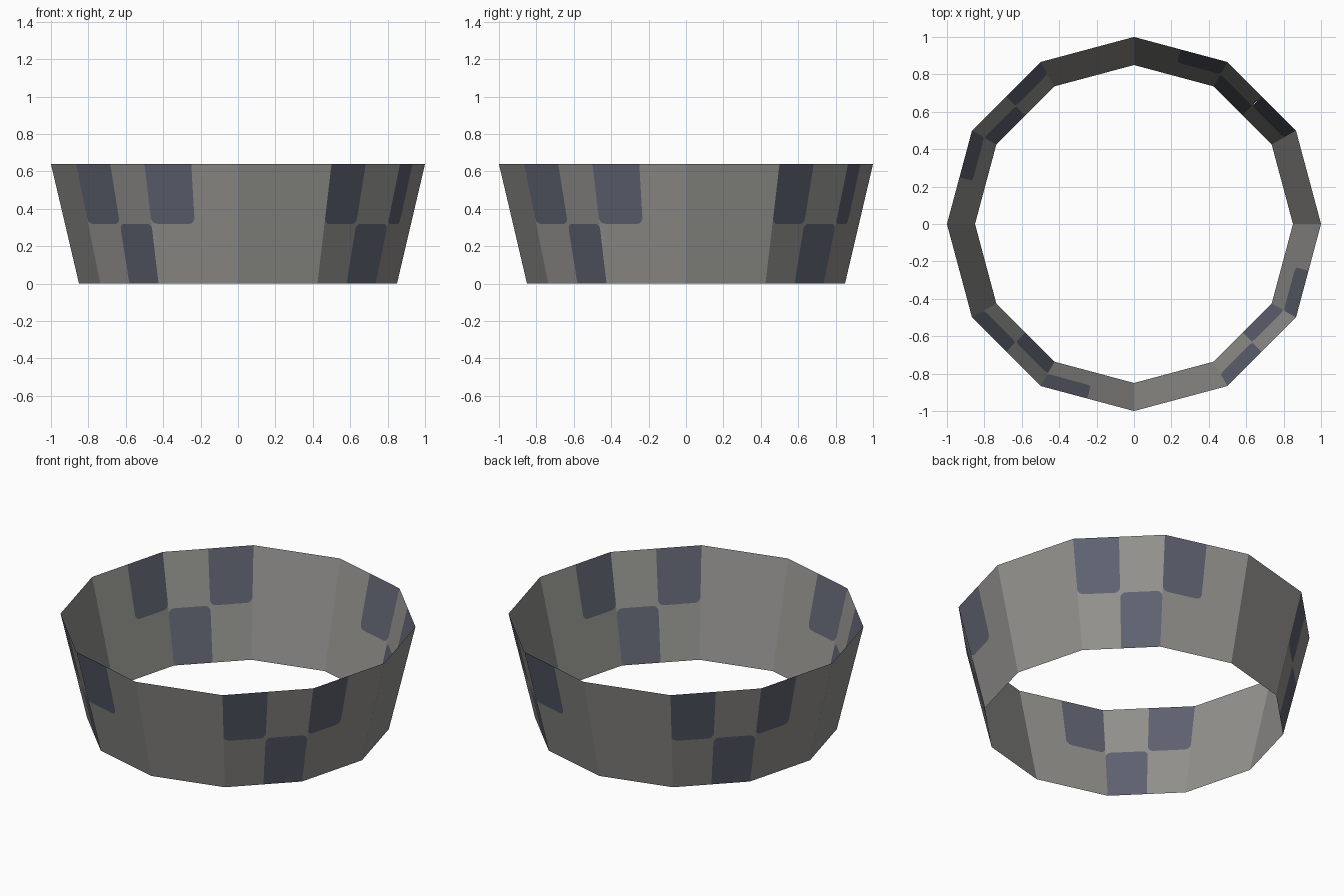
import bpy, bmesh
from math import cos, sin, pi
from mathutils import Vector

cube = bpy.data.objects.get("Cube")
if cube:
    bpy.data.objects.remove(cube)

SIDES = 12
HEIGHT, TOP_R, BASE_R = 0.64, 1.0, 0.85
ROUND_U, ROUND_V = 0.13, 0.10   # corner radius as a share of a cell


def material(name, colour):
    mat = bpy.data.materials.new(name)
    mat.use_nodes = True
    mat.diffuse_color = colour
    bsdf = mat.node_tree.nodes["Principled BSDF"]
    bsdf.inputs["Base Color"].default_value = colour
    bsdf.inputs["Roughness"].default_value = 0.8
    return mat


def panel_point(side, u, v):
    """Point on a flat side panel, u along the ring, v upward."""
    a, b = (2 * pi * (side + i) / SIDES for i in (0, 1))
    radius = BASE_R + (TOP_R - BASE_R) * v
    p = Vector((cos(a), sin(a), 0)).lerp(Vector((cos(b), sin(b), 0)), u) * radius
    p.z = HEIGHT * v
    return p


bm = bmesh.new()


def add_face(side, col, row, outline, index):
    points = [panel_point(side, (col + u) / 2, (row + v) / 2) for u, v in outline]
    bm.faces.new([bm.verts.new(p) for p in points]).material_index = index


def corner_arc(u, v, steps=4):
    """Rounded corner of a unit cell, running from the side to the level edge."""
    du, dv = (1 - 2 * u) * ROUND_U, (1 - 2 * v) * ROUND_V
    angles = [pi / 2 * i / steps for i in range(steps + 1)]
    return [(u + du * (1 - cos(t)), v + dv * (1 - sin(t))) for t in angles]


def add_check(side, col, row):
    """Dark cell with the two corners at mid height rounded."""
    mid = 1 - row
    left, right = corner_arc(0, mid), corner_arc(1, mid)
    if row:
        add_face(side, col, row, left + right[::-1] + [(1, 1), (0, 1)], 1)
        add_face(side, col, row, [(0, mid)] + left[::-1], 0)
        add_face(side, col, row, [(1, mid)] + right, 0)
    else:
        add_face(side, col, row, [(0, 0), (1, 0)] + right + left[::-1], 1)
        add_face(side, col, row, [(0, mid)] + left, 0)
        add_face(side, col, row, [(1, mid)] + right[::-1], 0)


# Open flared ring: a three-cell checker repeats every quarter turn
CHECKS = {(1, 0, 1), (1, 1, 0), (2, 0, 1)}
for side in range(SIDES):
    for col in range(2):
        for row in range(2):
            if (side % 3, col, row) in CHECKS:
                add_check(side, col, row)
            else:
                add_face(side, col, row, [(0, 0), (1, 0), (1, 1), (0, 1)], 0)

bmesh.ops.remove_doubles(bm, verts=bm.verts[:], dist=0.0001)
mesh = bpy.data.meshes.new("flared_ring")
bm.to_mesh(mesh)
bm.free()
mesh.materials.append(material("warm grey", (0.29, 0.285, 0.27, 1)))
mesh.materials.append(material("slate blue", (0.115, 0.125, 0.165, 1)))
ring = bpy.data.objects.new("flared_ring", mesh)
bpy.context.collection.objects.link(ring)
